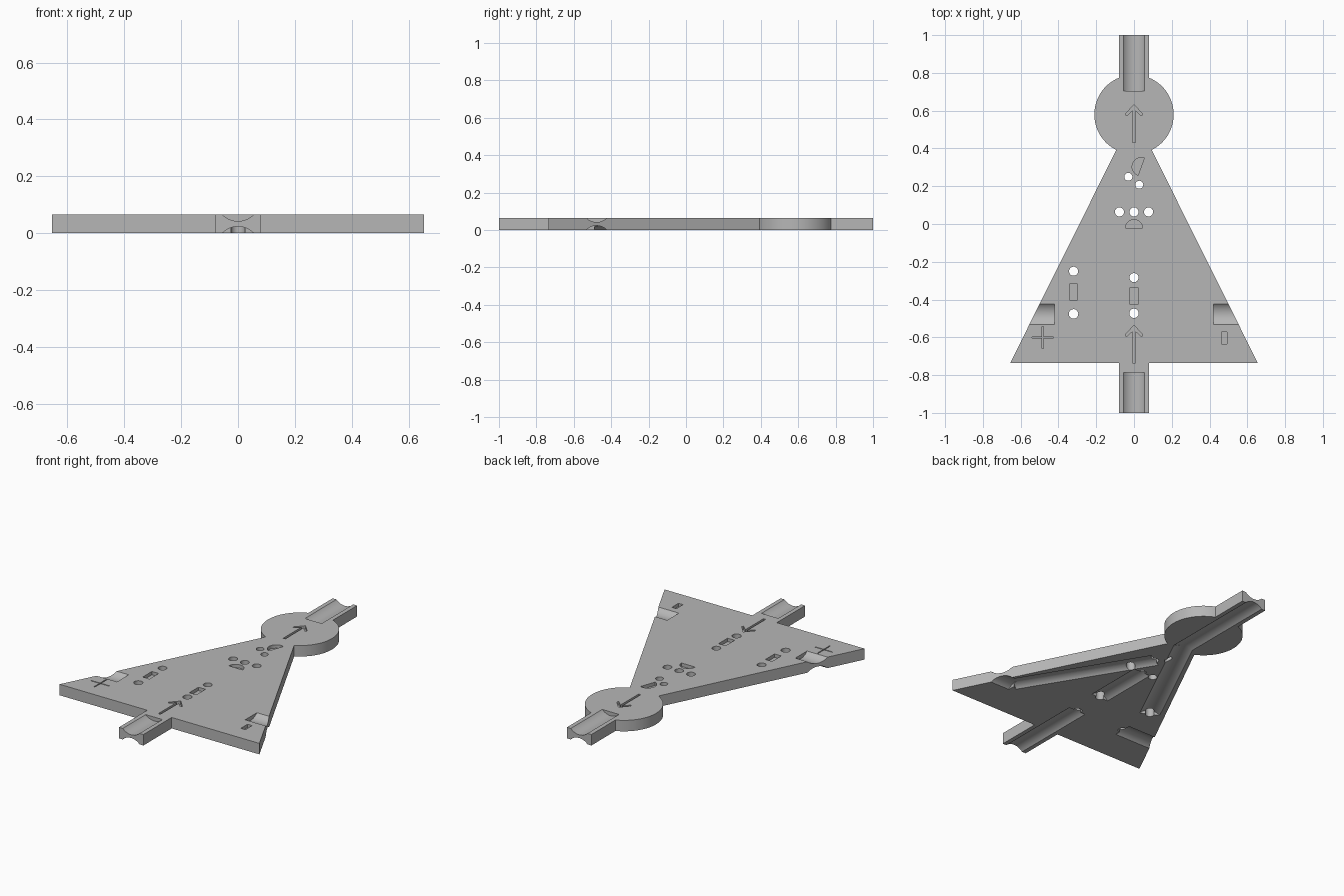
import bpy, bmesh, math
from mathutils import Vector

cube = bpy.data.objects.get("Cube")
if cube:
    bpy.data.objects.remove(cube, do_unlink=True)

THICK = 0.065      # plate thickness
DEPTH = 0.023      # depth of the channels
CHORD = 0.055      # half width of the channels
RADIUS = (CHORD ** 2 + DEPTH ** 2) / (2 * DEPTH)
ENGRAVE = 0.02     # depth of the markings

grey = bpy.data.materials.new("plain grey")
grey.use_nodes = True
colour = (0.47, 0.47, 0.47, 1)
grey.diffuse_color = colour
grey.node_tree.nodes["Principled BSDF"].inputs["Base Color"].default_value = colour

cutters = bpy.data.collections.new("cutters")
bpy.context.scene.collection.children.link(cutters)


def prism(name, points, z0, z1, collection):
    """Extrude a flat outline from z0 to z1."""
    bm = bmesh.new()
    face = bm.faces.new([bm.verts.new((x, y, z0)) for x, y in points])
    top = bmesh.ops.extrude_face_region(bm, geom=[face])["geom"]
    bmesh.ops.translate(bm, vec=(0, 0, z1 - z0),
                        verts=[v for v in top if isinstance(v, bmesh.types.BMVert)])
    bmesh.ops.recalc_face_normals(bm, faces=bm.faces)
    mesh = bpy.data.meshes.new(name)
    bm.to_mesh(mesh)
    bm.free()
    mesh.materials.append(grey)
    obj = bpy.data.objects.new(name, mesh)
    collection.objects.link(obj)
    obj.hide_render = collection == cutters
    return obj


def arc(cx, cy, r, start, end, steps):
    angles = [math.radians(start + (end - start) * i / steps) for i in range(steps + 1)]
    return [(cx + r * math.cos(a), cy + r * math.sin(a)) for a in angles]


def engrave(name, points):
    prism(name, points, THICK - ENGRAVE, THICK + 0.05, cutters)


def engrave_box(name, x, y, w, h):
    engrave(name, [(x - w / 2, y - h / 2), (x + w / 2, y - h / 2),
                   (x + w / 2, y + h / 2), (x - w / 2, y + h / 2)])


def channel(name, a, b, top=False):
    """Cut a shallow round channel from a to b, in the top or the underside."""
    z = THICK + RADIUS - DEPTH if top else DEPTH - RADIUS
    a, b = Vector((*a, z)), Vector((*b, z))
    bm = bmesh.new()
    bmesh.ops.create_cone(bm, cap_ends=True, segments=96, radius1=RADIUS,
                          radius2=RADIUS, depth=(b - a).length)
    turn = Vector((0, 0, 1)).rotation_difference(b - a).to_matrix()
    bmesh.ops.rotate(bm, matrix=turn, verts=bm.verts)
    bmesh.ops.translate(bm, vec=(a + b) / 2, verts=bm.verts)
    mesh = bpy.data.meshes.new(name)
    bm.to_mesh(mesh)
    bm.free()
    mesh.materials.append(grey)
    obj = bpy.data.objects.new(name, mesh)
    cutters.objects.link(obj)
    obj.hide_render = True


# Plate outline: front stub, triangle, round head, back stub
half = [(0.08, -1), (0.08, -0.735), (0.655, -0.735)]
half += arc(0, 0.58, 0.21, -63.5, 67.6, 40) + [(0.08, 1)]
outline = half + [(-x, y) for x, y in reversed(half)]
plate = prism("channel_plate", outline, 0, THICK, bpy.context.scene.collection)

# Ports on the top face
channel("front_port_top", (0, -1.1), (0, -0.785), True)
channel("back_port_top", (0, 0.705), (0, 1.1), True)
for side in (-1, 1):
    channel("side_port_top", (side * 0.42, -0.478), (side * 0.8, -0.478), True)

# Channels on the underside
channel("front_channel", (0, -1.1), (0, -0.475))
channel("middle_channel", (0, -0.285), (0, 0.065))
channel("back_channel", (0, 0.39), (0, 1.1))
channel("right_slant_channel", (0.005, 0.42), (-0.32, -0.25))
channel("left_slant_channel", (0.03, 0.21), (0.45, -0.478))
channel("left_port_channel", (0.43, -0.478), (0.8, -0.478))
channel("right_port_channel", (-0.32, -0.478), (-0.8, -0.478))

# Through holes
for x, y, r in [(-0.32, -0.25, 0.024), (-0.32, -0.476, 0.025), (0, -0.284, 0.024),
                (0, -0.473, 0.025), (-0.077, 0.064, 0.024), (0, 0.064, 0.024),
                (0.077, 0.064, 0.024), (-0.03, 0.25, 0.021), (0.028, 0.208, 0.021)]:
    prism("hole", arc(x, y, r, 0, 350, 35), -0.1, THICK + 0.1, cutters)

# Engraved arrows
for tip in (0.632, -0.536):
    right = [(0.007, -0.2), (0.007, -0.03), (0.04, -0.06), (0.046, -0.05)]
    shape = right + [(0, 0)] + [(-x, y) for x, y in reversed(right)]
    engrave("arrow", [(x, tip + y) for x, y in shape])

# Engraved slots, half discs and polarity signs
engrave_box("right_slot", -0.32, -0.36, 0.044, 0.086)
engrave_box("middle_slot", 0, -0.38, 0.046, 0.085)
engrave("half_disc", arc(0, -0.022, 0.045, 0, 180, 24))
engrave("tilted_half_disc", arc(0.038, 0.303, 0.048, 70, 250, 24))
engrave_box("minus_sign", 0.478, -0.603, 0.03, 0.062)
arm, thin = 0.058, 0.003
quarter = [(arm, -thin), (arm, thin), (thin, thin)]
plus = []
for k in range(4):
    c, s = round(math.cos(k * math.pi / 2)), round(math.sin(k * math.pi / 2))
    plus += [(-0.483 + c * x - s * y, -0.6 + s * x + c * y) for x, y in quarter]
engrave("plus_sign", plus)

# Cut everything out of the plate, then drop the cutters
for cutter in cutters.objects:
    mod = plate.modifiers.new(cutter.name, 'BOOLEAN')
    mod.operation = 'DIFFERENCE'
    mod.solver = 'EXACT'
    mod.object = cutter
bpy.context.view_layer.update()
graph = bpy.context.evaluated_depsgraph_get()
carved = bpy.data.meshes.new_from_object(plate.evaluated_get(graph))
plate.modifiers.clear()
plate.data = carved
carved.materials.clear()
carved.materials.append(grey)
for poly in carved.polygons:
    poly.material_index = 0
for cutter in list(cutters.objects):
    bpy.data.objects.remove(cutter, do_unlink=True)
bpy.data.collections.remove(cutters)

# Smooth the round walls, keep the edges sharp
bpy.ops.object.select_all(action='DESELECT')
plate.select_set(True)
bpy.context.view_layer.objects.active = plate
bpy.ops.object.shade_smooth_by_angle(angle=math.radians(25))
